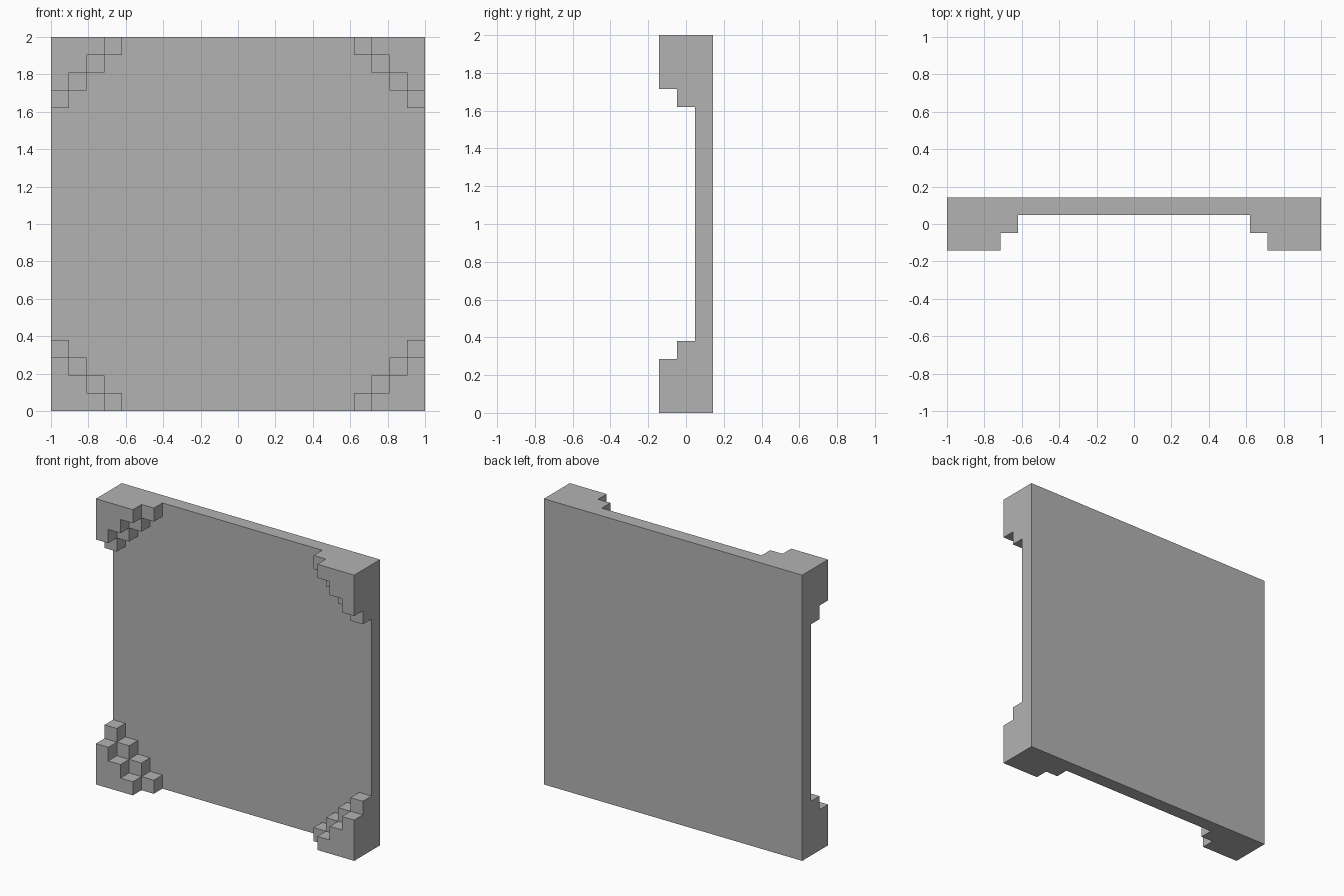
import bpy
import bmesh
from math import radians
from mathutils import Matrix, Vector

default_cube = bpy.data.objects.get("Cube")
if default_cube:
    bpy.data.objects.remove(default_cube, do_unlink=True)

CELLS = 21              # square blocks along each side of the panel
UNIT = 2 / CELLS        # size of one block
BACK = 1.5 * UNIT       # y of the rear face

grey = bpy.data.materials.new("plain_grey")
grey.use_nodes = True
colour = (0.45, 0.45, 0.45, 1)
grey.diffuse_color = colour
grey.node_tree.nodes["Principled BSDF"].inputs["Base Color"].default_value = colour


def corner_distance(face):
    """Number of block steps from a face to the nearest corner."""
    centre = face.calc_center_median()
    col = int((centre.x + 1) / UNIT)
    row = int(centre.z / UNIT)
    return min(col, CELLS - 1 - col) + min(row, CELLS - 1 - row)


def raise_layer(bm, front, reach, keep_back=False):
    """Pull the front faces within reach of a corner forward by one block."""
    region = [f for f in bm.faces
              if all(abs(v.co.y - front) < 1e-4 for v in f.verts)
              and corner_distance(f) <= reach]
    result = bmesh.ops.extrude_face_region(bm, geom=region, use_keep_orig=keep_back)
    moved = [e for e in result["geom"] if isinstance(e, bmesh.types.BMVert)]
    bmesh.ops.translate(bm, verts=moved, vec=Vector((0, -UNIT, 0)))


# Rear sheet, standing upright
bm = bmesh.new()
upright = Matrix.Translation((0, BACK, 1)) @ Matrix.Rotation(radians(90), 4, "X")
bmesh.ops.create_grid(bm, x_segments=CELLS, y_segments=CELLS, size=1, matrix=upright)

# Full panel, then two stepped layers at the four corners
raise_layer(bm, BACK, 2 * CELLS, keep_back=True)
raise_layer(bm, BACK - UNIT, 3)
raise_layer(bm, BACK - 2 * UNIT, 2)

# Merge the blocks into clean flat faces
bmesh.ops.recalc_face_normals(bm, faces=bm.faces[:])
bmesh.ops.dissolve_limit(bm, angle_limit=radians(1), verts=bm.verts[:], edges=bm.edges[:])

mesh = bpy.data.meshes.new("panel_with_stepped_corners")
bm.to_mesh(mesh)
bm.free()
mesh.materials.append(grey)
panel = bpy.data.objects.new("panel_with_stepped_corners", mesh)
bpy.context.collection.objects.link(panel)
